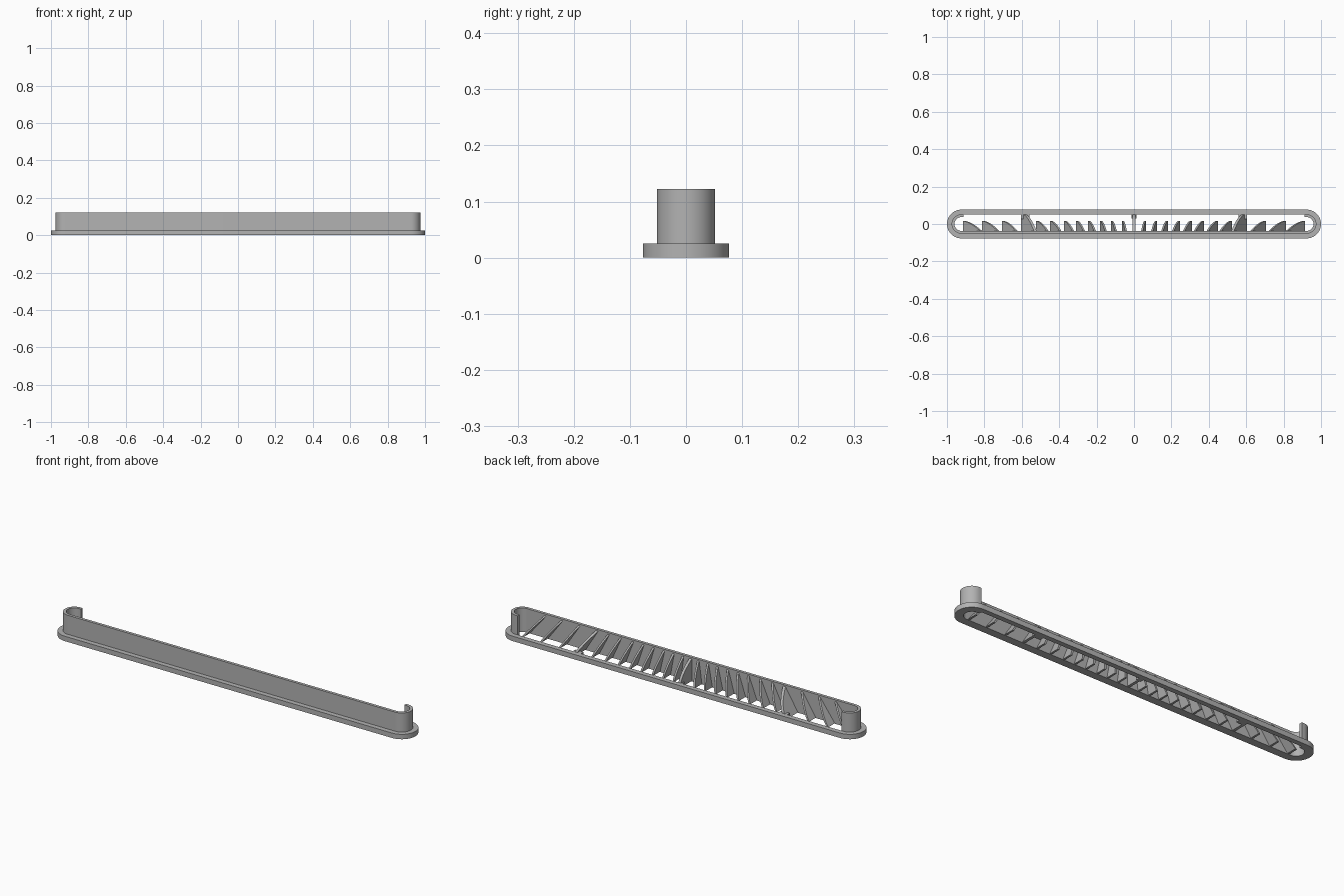
import bpy, bmesh
from math import sin, cos, pi
from mathutils import Vector

cube = bpy.data.objects.get("Cube")
if cube:
    bpy.data.objects.remove(cube, do_unlink=True)

grey = bpy.data.materials.new("plain grey")
grey.use_nodes = True
colour = (0.45, 0.45, 0.45, 1)
grey.diffuse_color = colour
grey.node_tree.nodes["Principled BSDF"].inputs["Base Color"].default_value = colour

CENTRE = 0.923       # centre of the round ends
R_FLANGE, R_OUT, R_IN = 0.077, 0.052, 0.037
FLANGE_TOP, WALL_TOP = 0.025, 0.122
WALL_END = 0.912     # where the wall stops at the back


def slab(name, loops, offset):
    """Fill closed outlines (the second one is a hole) and extrude them."""
    bm = bmesh.new()
    edges = []
    for loop in loops:
        vs = [bm.verts.new(p) for p in loop]
        edges += [bm.edges.new((a, b)) for a, b in zip(vs, vs[1:] + vs[:1])]
    bmesh.ops.triangle_fill(bm, edges=edges, use_beauty=True)
    res = bmesh.ops.extrude_face_region(bm, geom=bm.faces[:], use_keep_orig=True)
    moved = [g for g in res["geom"] if isinstance(g, bmesh.types.BMVert)]
    bmesh.ops.translate(bm, verts=moved, vec=Vector(offset))
    bmesh.ops.recalc_face_normals(bm, faces=bm.faces[:])
    me = bpy.data.meshes.new(name)
    bm.to_mesh(me)
    bm.free()
    me.materials.append(grey)
    ob = bpy.data.objects.new(name, me)
    bpy.context.collection.objects.link(ob)
    bpy.ops.object.select_all(action='DESELECT')
    ob.select_set(True)
    bpy.context.view_layer.objects.active = ob
    bpy.ops.object.shade_smooth_by_angle(angle=0.5)
    return ob


def track(r, z, n=20):
    """Path from the back left, round one end, along the front, to the other."""
    left = [(-CENTRE + r * cos(a), r * sin(a), z)
            for a in (pi / 2 + pi * i / n for i in range(n + 1))]
    return left + [(-x, y, z) for x, y, z in reversed(left)]


def with_ends(r, z):
    return [(-WALL_END, r, z)] + track(r, z) + [(WALL_END, r, z)]


# Base flange with the long opening
opening = [(-WALL_END, R_OUT, 0)] + with_ends(R_IN, 0) + [(WALL_END, R_OUT, 0)]
slab("base_flange", [track(R_FLANGE, 0), opening], (0, 0, FLANGE_TOP))

# Upright wall, open along the back
wall = with_ends(R_OUT, FLANGE_TOP) + with_ends(R_IN, FLANGE_TOP)[::-1]
slab("wall", [wall], (0, 0, WALL_TOP - FLANGE_TOP))


def blade(name, x, side, depth, lean, thick, power):
    """Leaning fin on the front wall, deep at the foot, pointed at the top."""
    z0, height, n = 0.002, 0.112, 12
    def at(t, y):
        return (side * (x - lean * t), y, z0 + height * t)
    curve = [at(i / n, -R_IN + depth * (1 - (i / n) ** power)) for i in range(n + 1)]
    outline = [at(0, -R_IN - 0.006)] + curve + [at(1, -R_IN - 0.006)]
    slab(name, [outline], (-side * thick, 0, 0))


# Fins fan outward, leaning more toward the ends
fin_places = [0.064, 0.123, 0.182, 0.246, 0.31, 0.374, 0.449, 0.524,
              0.706, 0.813, 0.915]
for label, side in (("left", 1), ("right", -1)):
    for i, x in enumerate(fin_places):
        blade(f"fin_{label}_{i + 1}", x, side, 0.053, 0.01 + 0.09 * x, 0.01, 1.6)
    # Deep rib that reaches the back rail
    blade(f"rib_{label}", 0.605, side, 0.092, 0.07, 0.014, 2)
    foot = [(side * 0.605, 0.028, 0.002), (side * 0.605, 0.055, 0.002),
            (side * 0.558, 0.055, 0.002), (side * 0.558, 0.028, 0.002)]
    slab(f"rib_foot_{label}", [foot], (0, 0, FLANGE_TOP - 0.004))

# Upright middle rib
blade("rib_middle", 0.007, 1, 0.092, 0, 0.014, 2)
foot = [(x, y, 0.002) for x, y in
        ((-0.013, 0.03), (0.013, 0.03), (0.013, 0.055), (-0.013, 0.055))]
slab("rib_foot_middle", [foot], (0, 0, FLANGE_TOP - 0.004))
